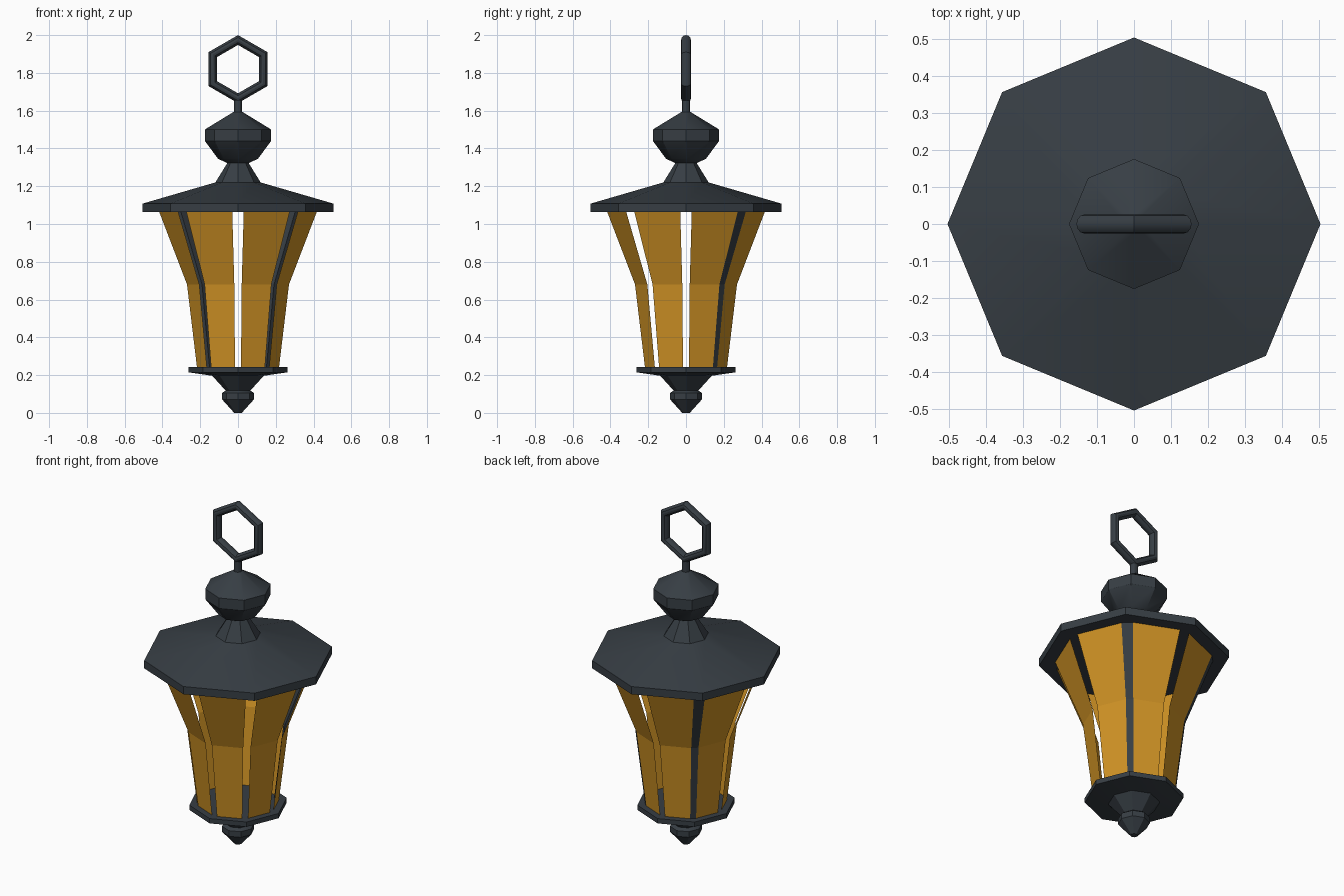
import bpy, bmesh, math
from mathutils import Vector

cube = bpy.data.objects.get("Cube")
if cube:
    bpy.data.objects.remove(cube, do_unlink=True)


def material(name, rgb):
    m = bpy.data.materials.new(name)
    m.use_nodes = True
    m.diffuse_color = (*rgb, 1)
    m.node_tree.nodes["Principled BSDF"].inputs["Base Color"].default_value = (*rgb, 1)
    return m


IRON = material("dark iron", (0.038, 0.048, 0.058))
GLASS = material("amber glass", (0.63, 0.29, 0.018))
SIDES = 8


def finish(bm, name, mat, smooth=True):
    bmesh.ops.recalc_face_normals(bm, faces=bm.faces)
    mesh = bpy.data.meshes.new(name)
    bm.to_mesh(mesh)
    bm.free()
    mesh.materials.append(mat)
    obj = bpy.data.objects.new(name, mesh)
    bpy.context.collection.objects.link(obj)
    if smooth:
        bpy.ops.object.select_all(action="DESELECT")
        obj.select_set(True)
        bpy.context.view_layer.objects.active = obj
        bpy.ops.object.shade_smooth_by_angle(angle=math.radians(30))
    return obj


def polar(r, angle, z):
    return Vector((r * math.cos(angle), r * math.sin(angle), z))


def turned(name, profile, sides=SIDES):
    """Closed solid of revolution from (radius, height) points, bottom to top."""
    bm = bmesh.new()
    rings = [[bm.verts.new(polar(r, math.tau * i / sides, z)) for i in range(sides)]
             for r, z in profile]
    for a, b in zip(rings, rings[1:]):
        for i in range(sides):
            j = (i + 1) % sides
            bm.faces.new((a[i], a[j], b[j], b[i]))
    bm.faces.new(rings[0])
    bm.faces.new(rings[-1])
    return finish(bm, name, IRON)


# Turned iron parts
turned("bottom_finial", [(0.02, 0), (0.085, 0.072), (0.085, 0.105), (0.065, 0.118), (0.14, 0.2)])
turned("base_plate", [(0.14, 0.197), (0.262, 0.215), (0.262, 0.243)])
turned("roof", [(0.505, 1.063), (0.505, 1.108), (0.12, 1.22), (0.055, 1.325)])
turned("top_finial", [(0.055, 1.322), (0.105, 1.345), (0.176, 1.44), (0.176, 1.5), (0.024, 1.593)])
turned("stem", [(0.022, 1.58), (0.022, 1.67)], 12)

# Hexagonal hanging ring
bm = bmesh.new()
TUBE = 12
loops = []
for i in range(6):
    a = math.tau * i / 6 + math.pi / 2
    loop = []
    for k in range(TUBE):
        t = math.tau * k / TUBE
        r = 0.154 + 0.026 * math.cos(t)
        loop.append(bm.verts.new((r * math.cos(a), 0.026 * math.sin(t), 1.82 + r * math.sin(a))))
    loops.append(loop)
for i in range(6):
    a, b = loops[i], loops[(i + 1) % 6]
    for k in range(TUBE):
        n = (k + 1) % TUBE
        bm.faces.new((a[k], a[n], b[n], b[k]))
finish(bm, "hanging_ring", IRON)

# Flared lantern body: corner radius at each height
BODY = [(0.224, 0.243), (0.278, 0.68), (0.43, 1.065)]
INSET = 0.1


def side_point(r, z, corner, fraction):
    """Point on the octagon side running from this corner to the next."""
    step = math.tau / SIDES
    return polar(r, corner * step, z).lerp(polar(r, (corner + 1) * step, z), fraction)


# Amber panes, with a gap at every corner
for c in range(SIDES):
    bm = bmesh.new()
    rows = [[bm.verts.new(side_point(r, z, c, f)) for f in (INSET, 1 - INSET)] for r, z in BODY]
    for a, b in zip(rows, rows[1:]):
        bm.faces.new((a[0], a[1], b[1], b[0]))
    finish(bm, f"glass_pane_{c + 1}", GLASS, smooth=False)

# Iron bars fill the two rear diagonal corners
for name, c in (("bar_back_left", 1), ("bar_back_right", 3)):
    bm = bmesh.new()
    inward = -polar(0.02, math.tau * c / SIDES, 0)
    rows = []
    for r, z in BODY:
        p, q = side_point(r, z, c - 1, 1 - INSET), side_point(r, z, c, INSET)
        rows.append([bm.verts.new(v) for v in (p, q, q + inward, p + inward)])
    for a, b in zip(rows, rows[1:]):
        for i in range(4):
            j = (i + 1) % 4
            bm.faces.new((a[i], a[j], b[j], b[i]))
    bm.faces.new(rows[0])
    bm.faces.new(rows[-1])
    finish(bm, name, IRON, smooth=False)
